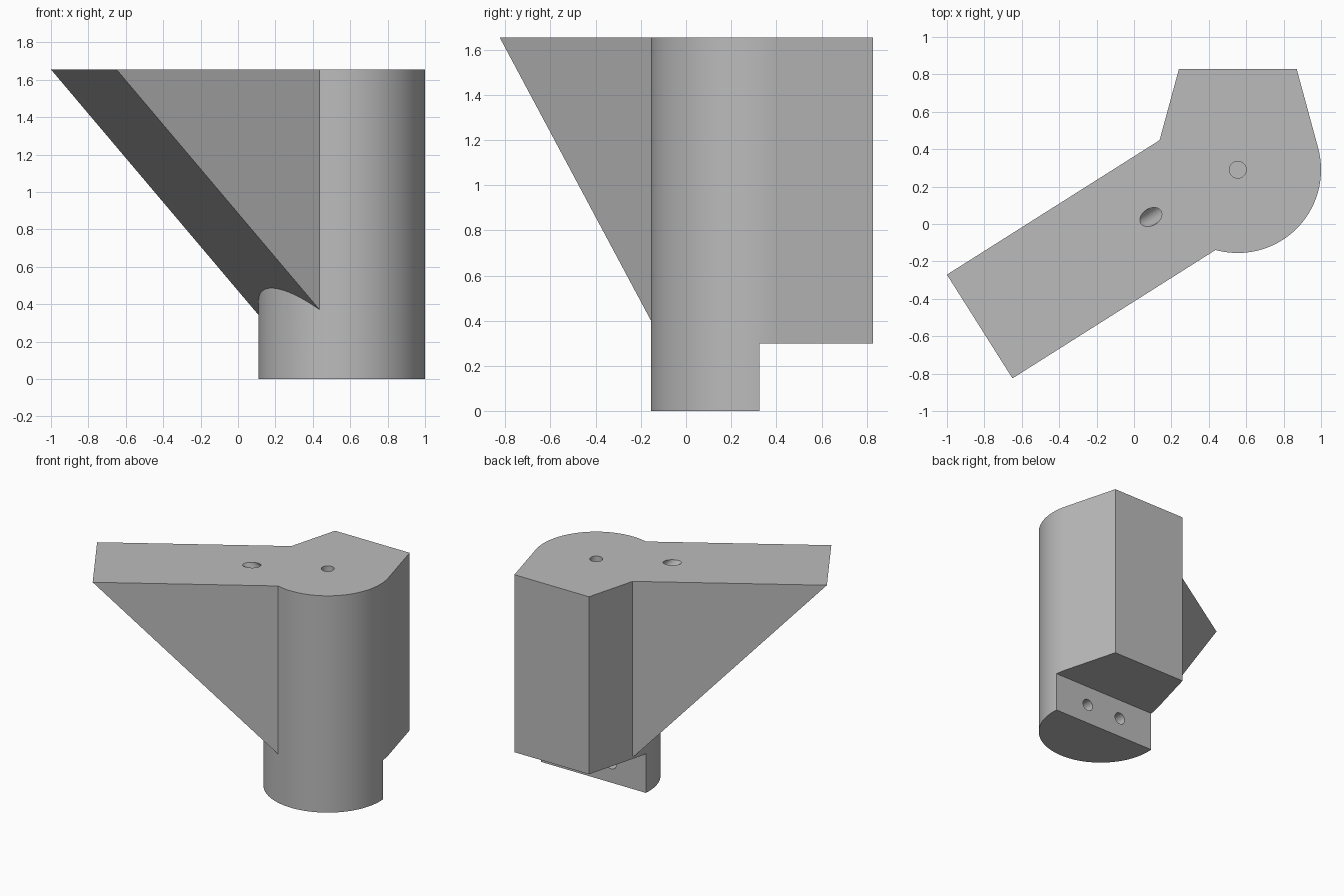
import bpy, bmesh
from math import cos, sin, radians, pi
from mathutils import Matrix, Vector

if "Cube" in bpy.data.objects:
    bpy.data.objects.remove(bpy.data.objects["Cube"], do_unlink=True)

TOP, STEP = 1.655, 0.3             # overall height, underside of the back block
CX, CY, R = 0.555, 0.29, 0.445     # round column
HOLE = 0.045                       # hole radius
ARM_ANGLE = radians(32.3)
ARM_END = Vector((-0.825, -0.548, 0))
ARM_HALF = 0.328

grey = bpy.data.materials.new("plain grey")
grey.use_nodes = True
colour = (0.5, 0.5, 0.5, 1)
grey.diffuse_color = colour
grey.node_tree.nodes["Principled BSDF"].inputs["Base Color"].default_value = colour


def prism(name, points, offset, matrix=Matrix.Identity(4)):
    """Extrude a closed outline by an offset vector."""
    bm = bmesh.new()
    face = bm.faces.new([bm.verts.new(p) for p in points])
    new = bmesh.ops.extrude_face_region(bm, geom=[face])["geom"]
    verts = [v for v in new if isinstance(v, bmesh.types.BMVert)]
    bmesh.ops.translate(bm, verts=verts, vec=offset)
    bmesh.ops.recalc_face_normals(bm, faces=bm.faces)
    bmesh.ops.transform(bm, matrix=matrix, verts=bm.verts)
    mesh = bpy.data.meshes.new(name)
    bm.to_mesh(mesh)
    bm.free()
    mesh.materials.append(grey)
    obj = bpy.data.objects.new(name, mesh)
    bpy.context.collection.objects.link(obj)
    return obj


def drill(name, mouth, direction, depth):
    """Round cutter that starts just outside the mouth of a hole."""
    d = Vector(direction).normalized()
    turn = d.to_track_quat('Z', 'Y').to_matrix().to_4x4()
    place = Matrix.Translation(Vector(mouth) - d * 0.1) @ turn
    ring = [(HOLE * cos(a), HOLE * sin(a), 0) for a in (2 * pi * i / 32 for i in range(32))]
    return prism(name, ring, (0, 0, depth + 0.1), place)


def combine(target, other, operation):
    """Apply a boolean and discard the helper."""
    bpy.context.view_layer.objects.active = target
    mod = target.modifiers.new("combine", 'BOOLEAN')
    mod.operation, mod.object, mod.solver = operation, other, 'EXACT'
    bpy.ops.object.modifier_apply(modifier=mod.name)
    bpy.data.objects.remove(other, do_unlink=True)


# Column with a tapered block behind it
arc = [radians(15 - 210 * i / 72) for i in range(73)]
outline = [(0.24, 0.828, 0), (0.87, 0.828, 0)]
outline += [(CX + R * cos(a), CY + R * sin(a), 0) for a in arc]
bracket = prism("bracket_body", outline, (0, 0, TOP))

# Step under the back block
step = prism("step_cutter", [(-1, 0.325, -1), (2, 0.325, -1), (2, 0.325, STEP), (-1, 0.325, STEP)],
             (0, 1, 0))
combine(bracket, step, 'DIFFERENCE')

# Triangular arm, sloping at 45 degrees into the column
to_arm = Matrix.Translation(ARM_END) @ Matrix.Rotation(ARM_ANGLE, 4, 'Z')
low = 0.32
side = [(0, -ARM_HALF, TOP), (1.5, -ARM_HALF, TOP), (1.5, -ARM_HALF, low), (TOP - low, -ARM_HALF, low)]
arm = prism("arm", side, (0, 2 * ARM_HALF, 0), to_arm)
combine(bracket, arm, 'UNION')

# Holes: upright and slanted in the top, two in the foot
along = Vector((cos(ARM_ANGLE), sin(ARM_ANGLE), 0))
holes = [((CX, CY, TOP), (0, 0, -1), 0.3),
         ((0.09, 0.037, TOP), along - Vector((0, 0, 1)), 0.3)]
holes += [((CX + s * 0.15, 0.325, STEP / 2), (0, -1, 0), 0.3) for s in (-1, 1)]
for mouth, direction, depth in holes:
    combine(bracket, drill("hole_cutter", mouth, direction, depth), 'DIFFERENCE')

# Smooth curves, crisp edges
bpy.ops.object.select_all(action='DESELECT')
bracket.select_set(True)
bpy.context.view_layer.objects.active = bracket
bpy.ops.object.shade_smooth_by_angle(angle=radians(25))
